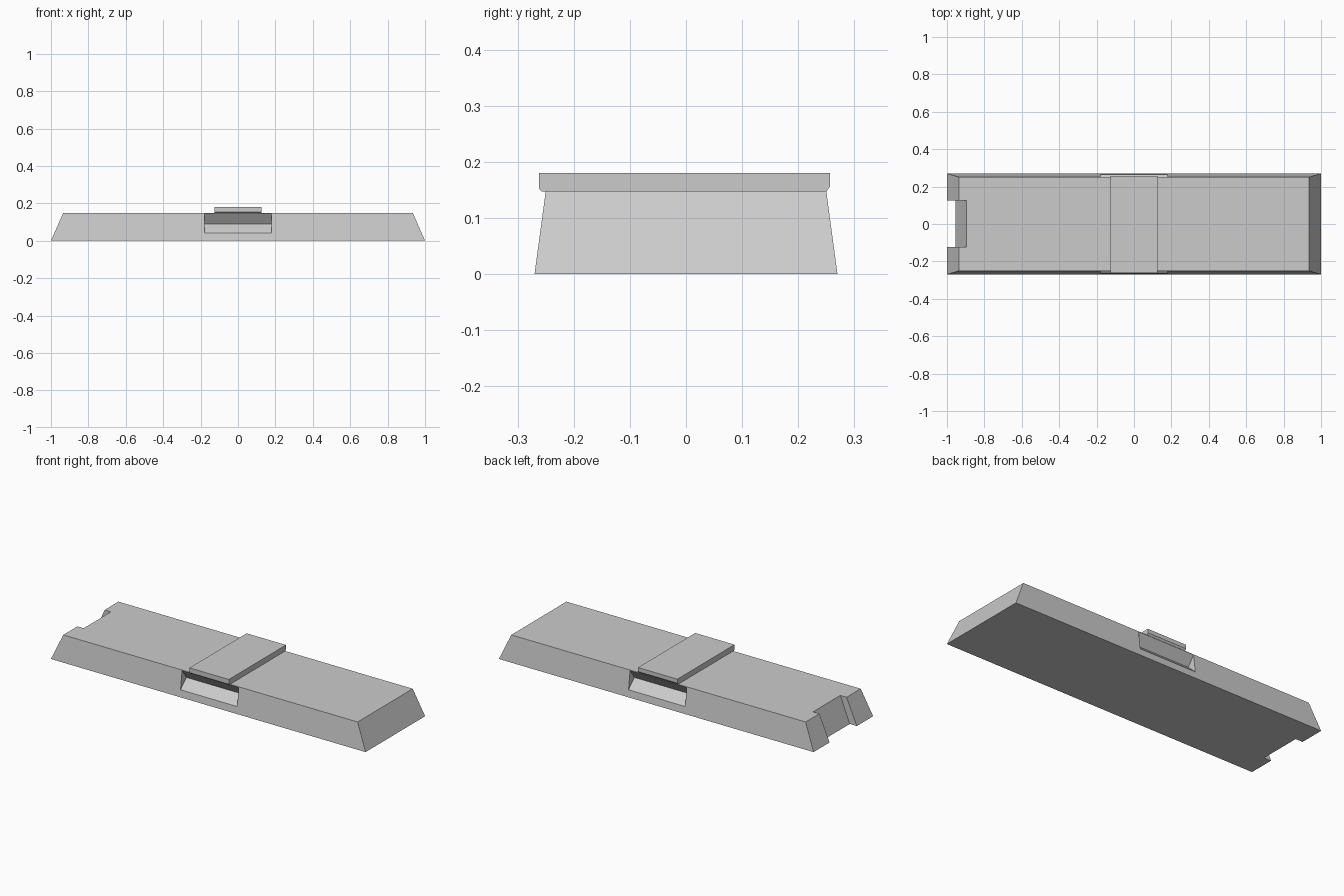
import bpy
import bmesh
from mathutils import Vector

if "Cube" in bpy.data.objects:
    bpy.data.objects.remove(bpy.data.objects["Cube"], do_unlink=True)

TOP = 0.148
grey = bpy.data.materials.new("plain grey")
grey.use_nodes = True
colour = (0.6, 0.6, 0.6, 1)
grey.diffuse_color = colour
grey.node_tree.nodes["Principled BSDF"].inputs["Base Color"].default_value = colour


def finish(name, bm):
    """Turn a bmesh into a flat shaded grey object."""
    bmesh.ops.recalc_face_normals(bm, faces=bm.faces)
    mesh = bpy.data.meshes.new(name)
    bm.to_mesh(mesh)
    bm.free()
    mesh.materials.append(grey)
    obj = bpy.data.objects.new(name, mesh)
    bpy.context.collection.objects.link(obj)
    return obj


def prism(name, points, offset):
    """Extrude a flat outline of 3D points along the offset."""
    bm = bmesh.new()
    face = bm.faces.new([bm.verts.new(p) for p in points])
    result = bmesh.ops.extrude_face_region(bm, geom=[face], use_keep_orig=True)
    moved = [g for g in result["geom"] if isinstance(g, bmesh.types.BMVert)]
    bmesh.ops.translate(bm, verts=moved, vec=Vector(offset))
    return finish(name, bm)


# Tapered slab
bm = bmesh.new()
bmesh.ops.create_cube(bm, size=2)
for v in bm.verts:
    upper = v.co.z > 0
    v.co.x *= 0.935 if upper else 1
    v.co.y *= 0.25 if upper else 0.27
    v.co.z = TOP if upper else 0
body = finish("body", bm)

# Wedge pockets in both long sides
cutters = []
for side, label in ((-1, "front"), (1, "back")):
    wedge = [(-0.21, 0.09), (-0.2925, 0.015), (-0.27, 0.1725)]
    points = [(-0.18, -side * y, z) for y, z in wedge]
    cutters.append(prism(label + "_pocket_cutter", points, (0.36, 0, 0)))

# Slanted notch in the right end
slope = 0.06 / TOP
low, high = -0.05, 0.2
notch = [(-1.2, low), (-0.955 + slope * low, low),
         (-0.955 + slope * high, high), (-1.2, high)]
cutters.append(prism("notch_cutter", [(x, -0.122, z) for x, z in notch], (0, 0.247, 0)))

for cutter in cutters:
    cutter.hide_render = True
    mod = body.modifiers.new("cut", "BOOLEAN")
    mod.operation = "DIFFERENCE"
    mod.solver = "EXACT"
    mod.object = cutter

# Bake the cuts and drop the cutters
bpy.context.view_layer.update()
graph = bpy.context.evaluated_depsgraph_get()
baked = bpy.data.meshes.new_from_object(body.evaluated_get(graph))
body.modifiers.clear()
body.data = baked
for cutter in cutters:
    bpy.data.objects.remove(cutter, do_unlink=True)

# Cross band with chamfered lower edges
band = [(-0.25, 0.147), (0.25, 0.147), (0.257, 0.157), (0.257, 0.18),
        (-0.262, 0.18), (-0.262, 0.153), (-0.257, 0.147)]
prism("cross_band", [(-0.125, y, z) for y, z in band], (0.25, 0, 0))
